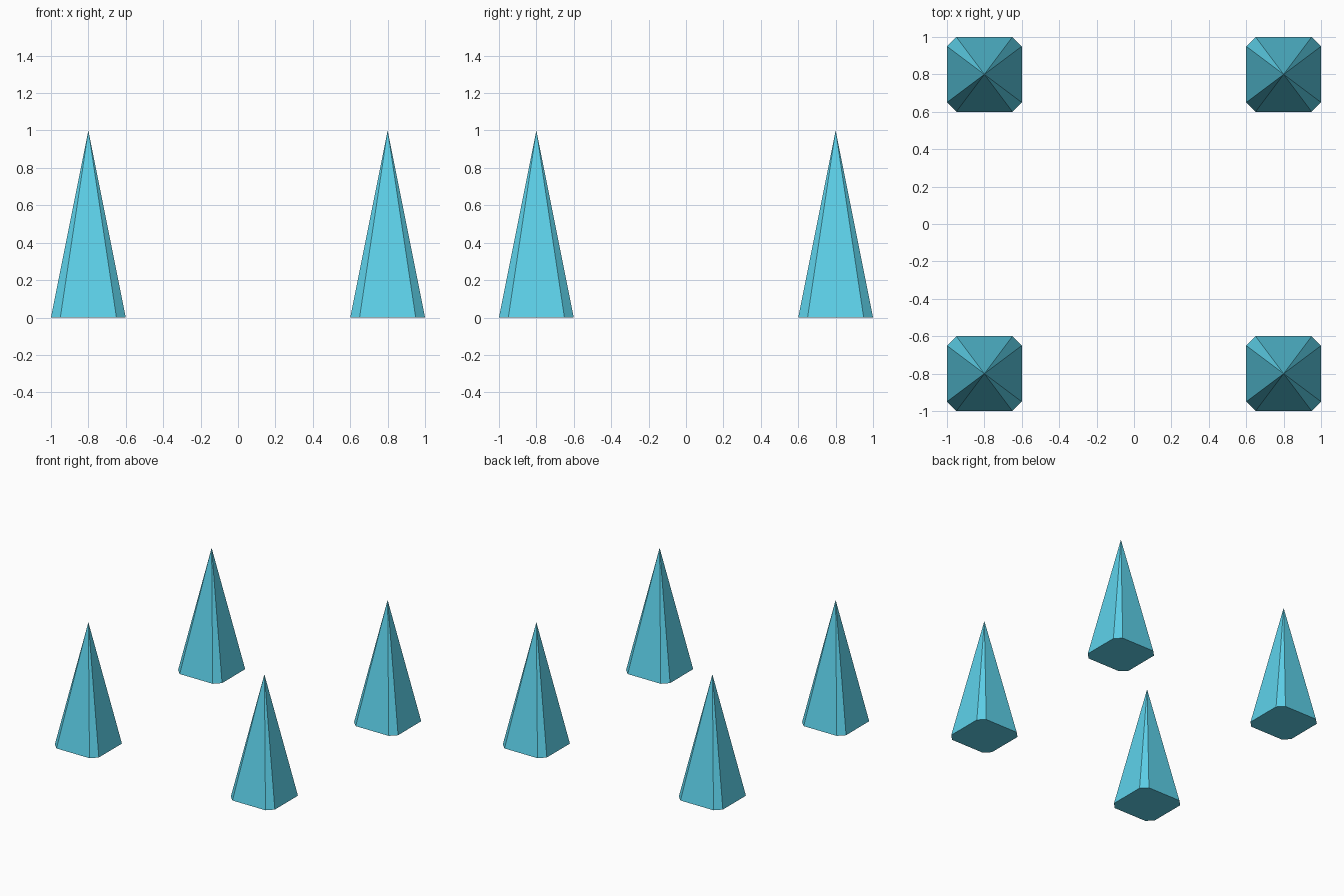
import bpy, bmesh

if "Cube" in bpy.data.objects:
    bpy.data.objects.remove(bpy.data.objects["Cube"])

HALF, CUT, HEIGHT, OFFSET = 0.2, 0.05, 1.0, 0.8

mat = bpy.data.materials.new("cyan")
mat.diffuse_color = (0.11, 0.64, 0.82, 1)
mat.use_nodes = True
mat.node_tree.nodes["Principled BSDF"].inputs["Base Color"].default_value = mat.diffuse_color

# Spike mesh: square base with clipped corners, rising to a point
i = HALF - CUT
outline = [(i, -HALF), (HALF, -i), (HALF, i), (i, HALF),
           (-i, HALF), (-HALF, i), (-HALF, -i), (-i, -HALF)]
bm = bmesh.new()
base = [bm.verts.new((x, y, 0)) for x, y in outline]
tip = bm.verts.new((0, 0, HEIGHT))
bm.faces.new(base[::-1])
for a, b in zip(base, base[1:] + base[:1]):
    bm.faces.new((a, b, tip))
mesh = bpy.data.meshes.new("spike")
bm.to_mesh(mesh)
bm.free()
mesh.materials.append(mat)

# One spike at each corner
for side, sx in (("left", -1), ("right", 1)):
    for end, sy in (("front", -1), ("back", 1)):
        spike = bpy.data.objects.new(f"{end}_{side}_spike", mesh)
        spike.location = (sx * OFFSET, sy * OFFSET, 0)
        bpy.context.collection.objects.link(spike)
